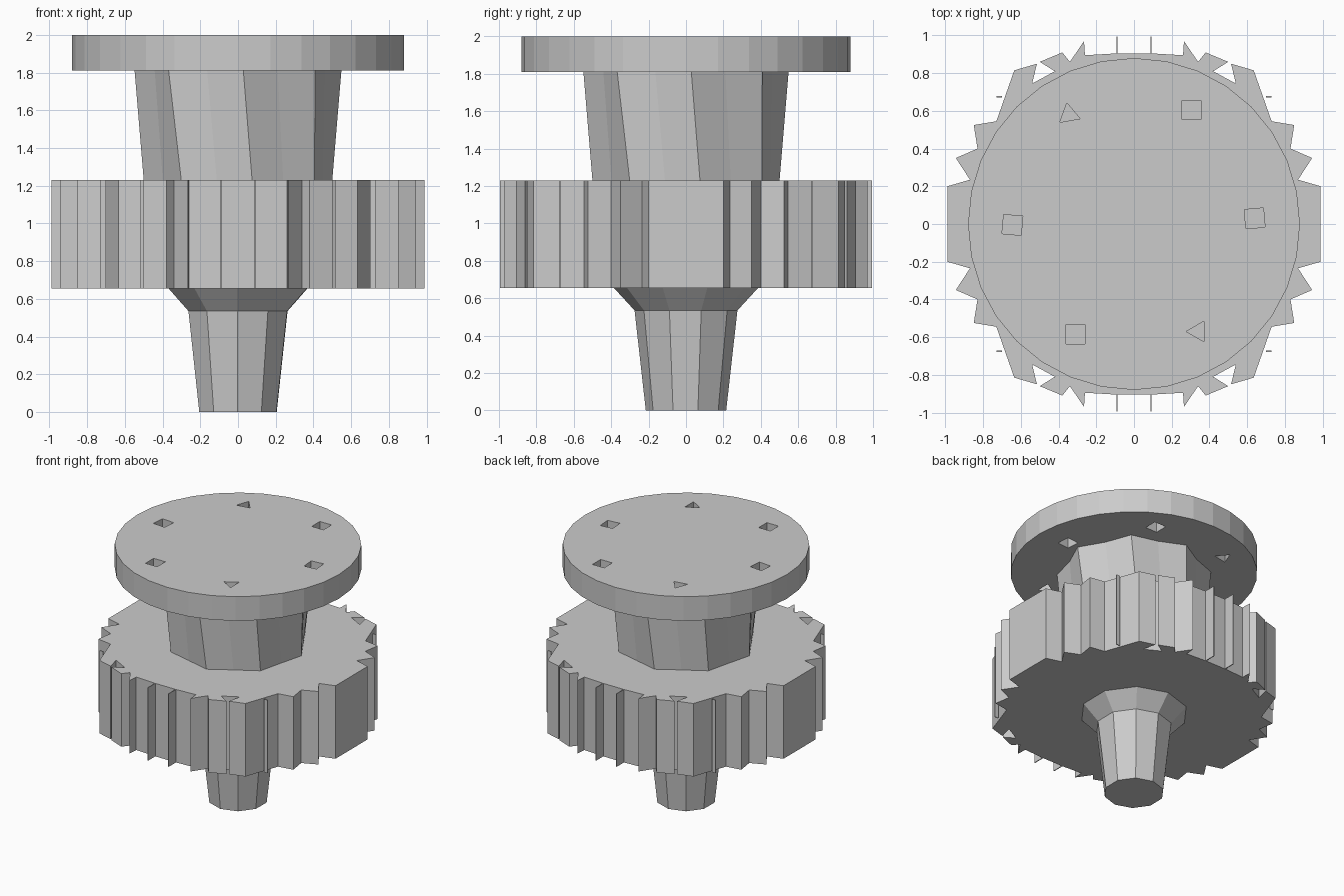
import bpy, bmesh
from math import cos, sin, pi, radians

if "Cube" in bpy.data.objects:
    bpy.data.objects.remove(bpy.data.objects["Cube"])


def loft(name, rings):
    """Solid through matching rings of (x, y, z) points, bottom to top."""
    bm = bmesh.new()
    loops = [[bm.verts.new(p) for p in r] for r in rings]
    n = len(loops[0])
    for a, b in zip(loops, loops[1:]):
        for i in range(n):
            j = (i + 1) % n
            bm.faces.new((a[i], a[j], b[j], b[i]))
    bm.faces.new(loops[0][::-1])
    bm.faces.new(loops[-1])
    bmesh.ops.recalc_face_normals(bm, faces=bm.faces)
    me = bpy.data.meshes.new(name)
    bm.to_mesh(me)
    bm.free()
    ob = bpy.data.objects.new(name, me)
    bpy.context.collection.objects.link(ob)
    return ob


def ring(r, z, n, turn=0.0, c=(0, 0), dip=0.0):
    """Regular ring; dip pulls in every second point."""
    return [(c[0] + (r - dip * (i % 2)) * cos(2 * pi * i / n + turn),
             c[1] + (r - dip * (i % 2)) * sin(2 * pi * i / n + turn), z)
            for i in range(n)]


def prism(name, outline, z0, z1):
    return loft(name, [[(x, y, z) for x, y in outline] for z in (z0, z1)])


# tapered shaft with a flared collar under the gear
loft("shaft", [ring(0.215, 0, 10, 0.3), ring(0.275, 0.535, 10, 0.3),
               ring(0.39, 0.66, 10, 0.3)])

# gear: a quarter of the ragged tooth outline, mirrored twice
quarter = [(.99, .20), (.87, .235), (.945, .35), (.83, .40), (.85, .525),
           (.73, .545), (.635, .815), (.515, .85), (.54, .745), (.42, .81),
           (.50, .86), (.38, .91), (.34, .86), (.265, .97), (.26, .895),
           (.09, .905)]
half = quarter + [(-x, y) for x, y in reversed(quarter)]
outline = half + [(x, -y) for x, y in reversed(half)]
GZ0, GZ1 = 0.655, 1.23
prism("gear", outline, GZ0, GZ1)

# thin upright fins left where teeth are open
t = 0.003
for sx in (-1, 1):
    for sy in (-1, 1):
        prism("tooth_fin", [(sx * .09 - t, sy * .89), (sx * .09 + t, sy * .89),
                            (sx * .09 + t, sy * .995), (sx * .09 - t, sy * .995)],
              GZ0, GZ1)
        prism("corner_fin", [(sx * .70, sy * .675 - t), (sx * .73, sy * .675 - t),
                             (sx * .73, sy * .675 + t), (sx * .70, sy * .675 + t)],
              GZ0, GZ1)

# fluted, slightly twisted hub between gear and flange
loft("hub", [ring(0.505, 1.22, 16, 0.15, dip=0.04),
             ring(0.55, 1.82, 16, 0.05, dip=0.06)])

# top flange
flange = loft("flange", [ring(0.88, 1.81, 32), ring(0.88, 2.0, 32)])

# six small three- and four-sided bolt holes
holes = [(.305, .605, 4, 45), (-.345, .58, 3, 100), (-.645, -.005, 4, 40),
         (-.31, -.585, 4, 45), (.34, -.57, 3, 60), (.64, .03, 4, 50)]
for x, y, n, a in holes:
    cutter = loft("hole_cutter", [ring(.072 if n == 4 else .063, z, n, radians(a), (x, y))
                                  for z in (1.7, 2.1)])
    cutter.hide_render = True
    cutter.hide_viewport = False
    cutter.display_type = 'WIRE'
    m = flange.modifiers.new("bolt_hole", 'BOOLEAN')
    m.operation = 'DIFFERENCE'
    m.solver = 'EXACT'
    m.object = cutter
